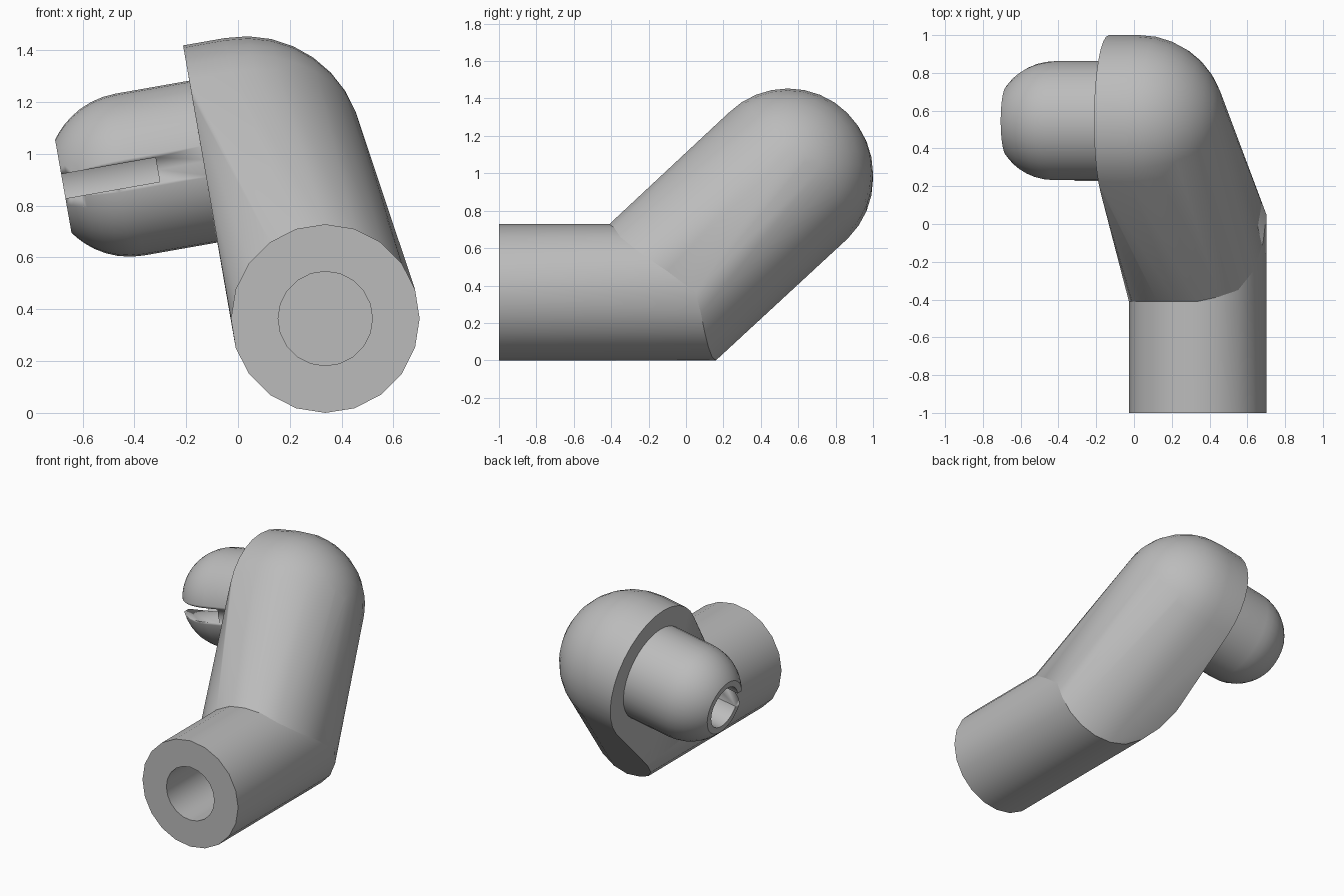
import bpy, bmesh
from math import sin, cos, pi, radians, sqrt
from mathutils import Vector, Matrix

cube = bpy.data.objects.get("Cube")
if cube:
    bpy.data.objects.remove(cube)

grey = bpy.data.materials.new("plain_grey")
grey.use_nodes = True
grey.diffuse_color = (0.5, 0.5, 0.5, 1)
grey.node_tree.nodes["Principled BSDF"].inputs["Base Color"].default_value = (0.5, 0.5, 0.5, 1)


def finish(name, bm, matrix=None, angle=30):
    bmesh.ops.recalc_face_normals(bm, faces=bm.faces[:])
    mesh = bpy.data.meshes.new(name)
    bm.to_mesh(mesh)
    bm.free()
    if matrix:
        mesh.transform(matrix)
    obj = bpy.data.objects.new(name, mesh)
    bpy.context.collection.objects.link(obj)
    mesh.materials.append(grey)
    bpy.ops.object.select_all(action='DESELECT')
    obj.select_set(True)
    bpy.context.view_layer.objects.active = obj
    bpy.ops.object.shade_smooth_by_angle(angle=radians(angle))
    return obj


def bridge(bm, a, b):
    for i in range(len(a)):
        j = (i + 1) % len(a)
        bm.faces.new((a[i], a[j], b[j], b[i]))


# Shared layout: tube runs along y, boss axis tilts ten degrees
TUBE_X, TUBE_Z, TUBE_R, SIDES = 0.337, 0.364, 0.364, 20
TILT = radians(10)
axis = Vector((-cos(TILT), 0, -sin(TILT)))
side = Vector((0, 1, 0))
up = axis.cross(side)
seat = Vector((-0.133, 0.545, 0.97))
boss_frame = Matrix((side, up, axis)).transposed().to_4x4()
boss_frame.translation = seat


def tube_point(i, r, y):
    t = 2 * pi * i / SIDES
    return Vector((TUBE_X + r * cos(t), y, TUBE_Z + r * sin(t)))


def joint_y(i):
    """Where the tube meets the slanted arm, around its rim."""
    p = tube_point(i, TUBE_R, 0)
    if i <= 4:                          # upper right shoulder
        return (0.05, -0.1, -0.25, -0.35, -0.385)[i]
    if i <= 10:                         # upper left
        return -0.41
    if i <= 15:                         # underside on the left
        return 0.16 + p.z / 0.93
    return 0.16 - 0.02 * (i - 15)       # underside on the right


# Front tube with blind bore
bm = bmesh.new()
rings = []
for r, y in ((TUBE_R, None), (TUBE_R, -1), (TUBE_R / 2, -1), (TUBE_R / 2, -0.46)):
    rings.append([bm.verts.new(tube_point(i, r, joint_y(i) if y is None else y))
                  for i in range(SIDES)])
for a, b in zip(rings, rings[1:]):
    bridge(bm, a, b)
bm.faces.new(rings[-1])
finish("front_tube", bm)

# Slanted arm: skin stretched from the tube rim to the rounded head
bm = bmesh.new()
for i in range(SIDES):
    bm.verts.new(tube_point(i, TUBE_R, joint_y(i)))
bm.verts.new(tube_point(10, TUBE_R, 0.5))
HEAD_R, STEPS = 0.455, 32
centre = seat - axis * 0.165
for k in range(-1, 9):
    lat = max(k, 0) * pi / 16
    origin = seat if k < 0 else centre - axis * HEAD_R * sin(lat)
    for i in range(STEPS):
        t = 2 * pi * i / STEPS
        bm.verts.new(origin + HEAD_R * cos(lat) * (side * cos(t) + up * sin(t)))
bmesh.ops.remove_doubles(bm, verts=bm.verts[:], dist=0.001)
hull = bmesh.ops.convex_hull(bm, input=bm.verts[:])
loose = {v for v in hull["geom_interior"] + hull["geom_unused"]
         if isinstance(v, bmesh.types.BMVert)}
bmesh.ops.delete(bm, geom=list(loose), context='VERTS')
bmesh.ops.dissolve_limit(bm, angle_limit=radians(1), verts=bm.verts[:], edges=bm.edges[:])
finish("slanted_arm", bm, angle=35)

# Domed boss with bore, turned around its own axis
BOSS_R, TIP_R, BORE_R = 0.317, 0.182, 0.14
dome = 0.29
tip = dome + sqrt(BOSS_R ** 2 - TIP_R ** 2)
profile = [(BOSS_R, -0.03), (BOSS_R, dome)]
for k in range(1, 9):
    h = (tip - dome) * sin(k / 8 * pi / 2)
    profile.append((sqrt(BOSS_R ** 2 - h ** 2), dome + h))
profile += [(BORE_R, tip), (BORE_R, 0.06)]
bm = bmesh.new()
rings = [[bm.verts.new((r * cos(2 * pi * i / STEPS), r * sin(2 * pi * i / STEPS), z))
          for i in range(STEPS)] for r, z in profile]
for a, b in zip(rings, rings[1:]):
    bridge(bm, a, b)
bm.faces.new(rings[0])
bm.faces.new(rings[-1])
boss = finish("domed_boss", bm, boss_frame)

# Slot through the front wall of the boss
bm = bmesh.new()
bmesh.ops.create_cube(bm, size=1, matrix=Matrix.Translation((-0.25, 0, 0.43))
                      @ Matrix.Diagonal((0.5, 0.095, 0.5, 1)))
cutter = finish("slot_cutter", bm, boss_frame)
cutter.hide_render = True
cutter.hide_set(True)
cut = boss.modifiers.new("slot", 'BOOLEAN')
cut.operation = 'DIFFERENCE'
cut.solver = 'EXACT'
cut.object = cutter
